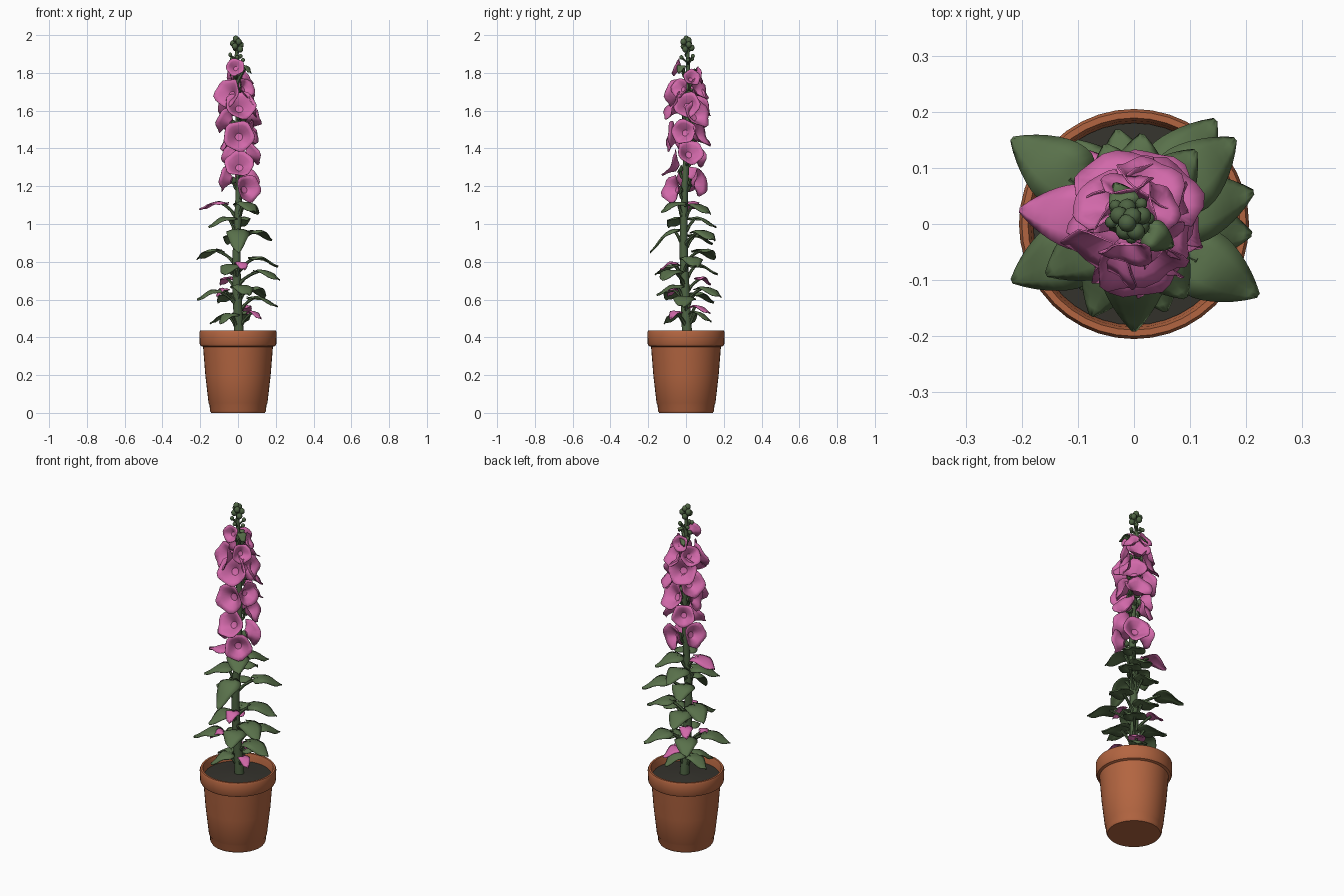
import bpy, bmesh, math, random
from mathutils import Vector

random.seed(4)
cube = bpy.data.objects.get("Cube")
if cube:
    bpy.data.objects.remove(cube, do_unlink=True)


def make_material(name, rgb):
    mat = bpy.data.materials.new(name)
    mat.use_nodes = True
    mat.diffuse_color = (*rgb, 1)
    mat.node_tree.nodes["Principled BSDF"].inputs["Base Color"].default_value = (*rgb, 1)
    return mat


TERRACOTTA = make_material("terracotta", (0.45, 0.13, 0.052))
SOIL = make_material("dark soil", (0.035, 0.033, 0.026))
LEAF = make_material("leaf green", (0.1, 0.165, 0.07))
STEM = make_material("stem green", (0.075, 0.125, 0.055))
PINK = make_material("petal pink", (0.64, 0.14, 0.4))


def skin(bm, rows, closed, caps=False, index=0):
    """Bridge equal rows of points with quads."""
    rings = [[bm.verts.new(p) for p in row] for row in rows]
    n = len(rings[0])
    for a, b in zip(rings, rings[1:]):
        for i in range(n if closed else n - 1):
            j = (i + 1) % n
            bm.faces.new((a[i], a[j], b[j], b[i])).material_index = index
    if caps:
        bm.faces.new(rings[0][::-1]).material_index = index
        bm.faces.new(rings[-1]).material_index = index


def finish(name, bm, mats, angle=45, thickness=0):
    bmesh.ops.recalc_face_normals(bm, faces=bm.faces)
    mesh = bpy.data.meshes.new(name)
    bm.to_mesh(mesh)
    bm.free()
    for mat in mats:
        mesh.materials.append(mat)
    obj = bpy.data.objects.new(name, mesh)
    bpy.context.collection.objects.link(obj)
    if thickness:
        mod = obj.modifiers.new("thickness", "SOLIDIFY")
        mod.thickness = thickness
        mod.offset = 0
    bpy.ops.object.select_all(action="DESELECT")
    obj.select_set(True)
    bpy.context.view_layer.objects.active = obj
    bpy.ops.object.shade_smooth_by_angle(angle=math.radians(angle))


def tube(bm, path, radii, n=6):
    rows = []
    for i, p in enumerate(path):
        axis = (path[min(i + 1, len(path) - 1)] - path[max(i - 1, 0)]).normalized()
        u = axis.cross(Vector((0.31, 0.95, 0.05))).normalized()
        v = axis.cross(u)
        rows.append([p + radii[i] * (u * math.cos(math.tau * k / n) + v * math.sin(math.tau * k / n))
                     for k in range(n)])
    skin(bm, rows, True, True)


def arc(a, b, c, n=6):
    return [a * (1 - t) ** 2 + b * 2 * t * (1 - t) + c * t * t for t in (i / n for i in range(n + 1))]


def outward(degrees):
    a = math.radians(degrees)
    return Vector((math.cos(a), math.sin(a), 0))


def lathe(name, profile, mat, n=40):
    bm = bmesh.new()
    skin(bm, [[outward(360 * i / n) * r + Vector((0, 0, z)) for i in range(n)] for r, z in profile],
         True, True)
    finish(name, bm, [mat], 35)


def stem_center(z):
    return Vector((0.008 * math.sin(z * 6), 0.012 * math.sin(z * 4 + 1), z))


# Pot and soil
lathe("pot", [(0.142, 0), (0.149, 0.012), (0.15, 0.042), (0.156, 0.052), (0.173, 0.2), (0.185, 0.35),
              (0.198, 0.355), (0.203, 0.365), (0.205, 0.425), (0.2, 0.436), (0.189, 0.436),
              (0.184, 0.42), (0.178, 0.37)], TERRACOTTA)
lathe("soil", [(0.179, 0.375), (0.18, 0.392), (0.1, 0.397), (0.03, 0.405)], SOIL)

# Main stem
bm = bmesh.new()
levels = [0.39 + 1.55 * i / 24 for i in range(25)]
tube(bm, [stem_center(z) for z in levels], [0.027 - 0.017 * i / 24 for i in range(25)], 10)
finish("main_stem", bm, [STEM])


def leaf(name, turn, reach, z, blade_mat=LEAF, size=1.0, droop=0.045):
    d = outward(turn)
    side = Vector((-d.y, d.x, 0))
    length = min(0.145 * size, reach - 0.03)
    base = d * (reach - length) + Vector((0, 0, z))
    root = stem_center(max(0.42, z - 0.09))
    bm = bmesh.new()
    tube(bm, arc(root, root + d * 0.03 + Vector((0, 0, 0.06)), base + d * 0.02), [0.009] * 3 + [0.006] * 4)
    # Broad ovate blade, gently folded along its midrib, with a bent tip
    rows = []
    steps = 10
    for i in range(steps + 1):
        t = i / steps
        half = 0.062 * size * max(0.02, math.sin(math.pi * t ** 0.6)) ** 0.75
        lift = 0.016 * math.sin(math.pi * min(1, t * 1.2)) - droop * t ** 1.6
        center = base + d * length * t + Vector((0, 0, lift))
        row = []
        for s in (-1, -0.5, 0, 0.5, 1):
            wave = 0.005 * math.sin(t * 9 + s * 2)
            fall = 0.2 * half * s * s + (0.003 if s == 0 else 0)
            row.append(center + side * half * s + Vector((0, 0, wave * abs(s) - fall))
                       - d * 0.02 * size * s * s * (1 - t))
        rows.append(row)
    skin(bm, rows, False, index=1)
    finish(name, bm, [STEM, blade_mat], 50, 0.004)


# Leaves: direction, tip radius, height
leaves = [
    (-55, 0.16, 1.11), (50, 0.17, 1.1), (-150, 0.18, 1.03), (85, 0.16, 1.03),
    (-90, 0.19, 0.97), (40, 0.235, 0.96), (145, 0.265, 0.86), (15, 0.22, 0.82), (-30, 0.255, 0.75),
    (100, 0.17, 0.78), (-115, 0.18, 0.78), (-155, 0.24, 0.645), (-5, 0.21, 0.61), (-70, 0.165, 0.67),
    (125, 0.18, 0.63), (52, 0.235, 0.66), (-130, 0.15, 0.52), (72, 0.14, 0.53), (170, 0.15, 0.52),
    (110, 0.15, 0.94)]
for i, (turn, reach, z) in enumerate(leaves):
    leaf(f"leaf_{i + 1:02d}", turn, reach, z, droop=0.12 if turn == -90 else 0.045,
         size=0.8 if z < 0.55 else 1.0)

# Small pink leaves among the foliage
for i, (turn, reach, z, size) in enumerate([(173, 0.205, 1.11, 0.95), (-76, 0.14, 0.79, 0.6),
                                            (-140, 0.15, 0.65, 0.5), (-35, 0.15, 0.53, 0.55),
                                            (65, 0.14, 0.56, 0.75), (125, 0.16, 0.71, 0.6)]):
    leaf(f"pink_leaf_{i + 1}", turn, reach, z, PINK, size, 0.03)

# Little leaves just under the tip
for i, (turn, z) in enumerate([(-30, 1.83), (115, 1.81)]):
    leaf(f"tip_leaf_{i + 1}", turn, 0.08, z, LEAF, 0.45, 0.03)


def flower(name, turn, z, size):
    d = outward(turn)
    tilt = math.radians(random.uniform(2, 32))
    axis = (d * math.cos(tilt) + Vector((0, 0, math.sin(tilt)))).normalized()
    side = Vector((-d.y, d.x, 0))
    up = axis.cross(side)
    root = stem_center(z - 0.06)
    base = stem_center(z) + d * 0.028 - Vector((0, 0, 0.012))
    bm = bmesh.new()
    # Stalk and green cup behind the petals
    tube(bm, arc(root, root + d * 0.03, base), [0.006] * 7)
    tube(bm, [base - axis * 0.01, base, base + axis * 0.008 * size],
         [0.008, 0.018 * size, 0.023 * size], 8)
    # Open bell of five joined petals with a softly wavy edge
    n = 20
    spin = random.uniform(0, math.tau)
    profile = [(0.003, 0.016), (0.02, 0.018), (0.036, 0.036), (0.056, 0.052), (0.077, 0.064)]
    rings = []
    for k, (r, along) in enumerate(profile):
        flare = (k / 4) ** 2.5
        ring = []
        for i in range(n):
            a = math.tau * i / n
            lobe = 1 + 0.06 * flare * math.cos(5 * a + spin)
            ripple = flare * (0.01 * math.sin(2 * a + spin) + 0.004 * math.cos(5 * a + spin * 2))
            ring.append(base + axis * size * (along + ripple)
                        + (side * math.cos(a) + up * math.sin(a)) * r * size * lobe)
        rings.append(ring)
    skin(bm, rings, True, index=1)
    bm.faces.new([v for v in bm.verts if any((v.co - p).length < 1e-6 for p in rings[0])]
                 ).material_index = 1
    finish(name, bm, [STEM, PINK], 40, 0.003)


# Flower spike: direction, height, size
flowers = [
    (-55, 1.19, 0.95), (165, 1.24, 0.9), (65, 1.23, 0.95), (-92, 1.3, 1), (15, 1.37, 0.9),
    (120, 1.36, 0.8), (-90, 1.47, 1.05), (185, 1.45, 0.8), (70, 1.46, 1), (155, 1.54, 0.95),
    (-15, 1.49, 0.85), (40, 1.57, 1), (-80, 1.61, 1.05), (115, 1.63, 1), (-125, 1.69, 1),
    (-5, 1.63, 0.9), (60, 1.7, 0.85), (-40, 1.72, 0.7), (150, 1.71, 0.75),
    (20, 1.77, 0.6), (95, 1.79, 0.6), (-95, 1.83, 0.62)]
for i, item in enumerate(flowers):
    flower(f"flower_{i + 1:02d}", *item)

# Closed buds: a loose ring on stalks, then a tight cluster at the tip
bm = bmesh.new()
for i in range(13):
    loose = i < 5
    z = 1.868 + 0.007 * i if loose else 1.925 + 0.0078 * (i - 5)
    reach = 0.034 if loose else 0.022 if i < 11 else 0.008
    center = stem_center(z) + outward(i * 137.5) * reach
    made = bmesh.ops.create_icosphere(bm, subdivisions=2, radius=0.011 if loose else 0.0165)["verts"]
    bmesh.ops.scale(bm, vec=(1, 1, 1.1), verts=made)
    bmesh.ops.translate(bm, vec=center, verts=made)
    root = stem_center(z - 0.03)
    tube(bm, [root, (root + center) / 2, center], [0.005] * 3)
finish("tip_buds", bm, [STEM])
